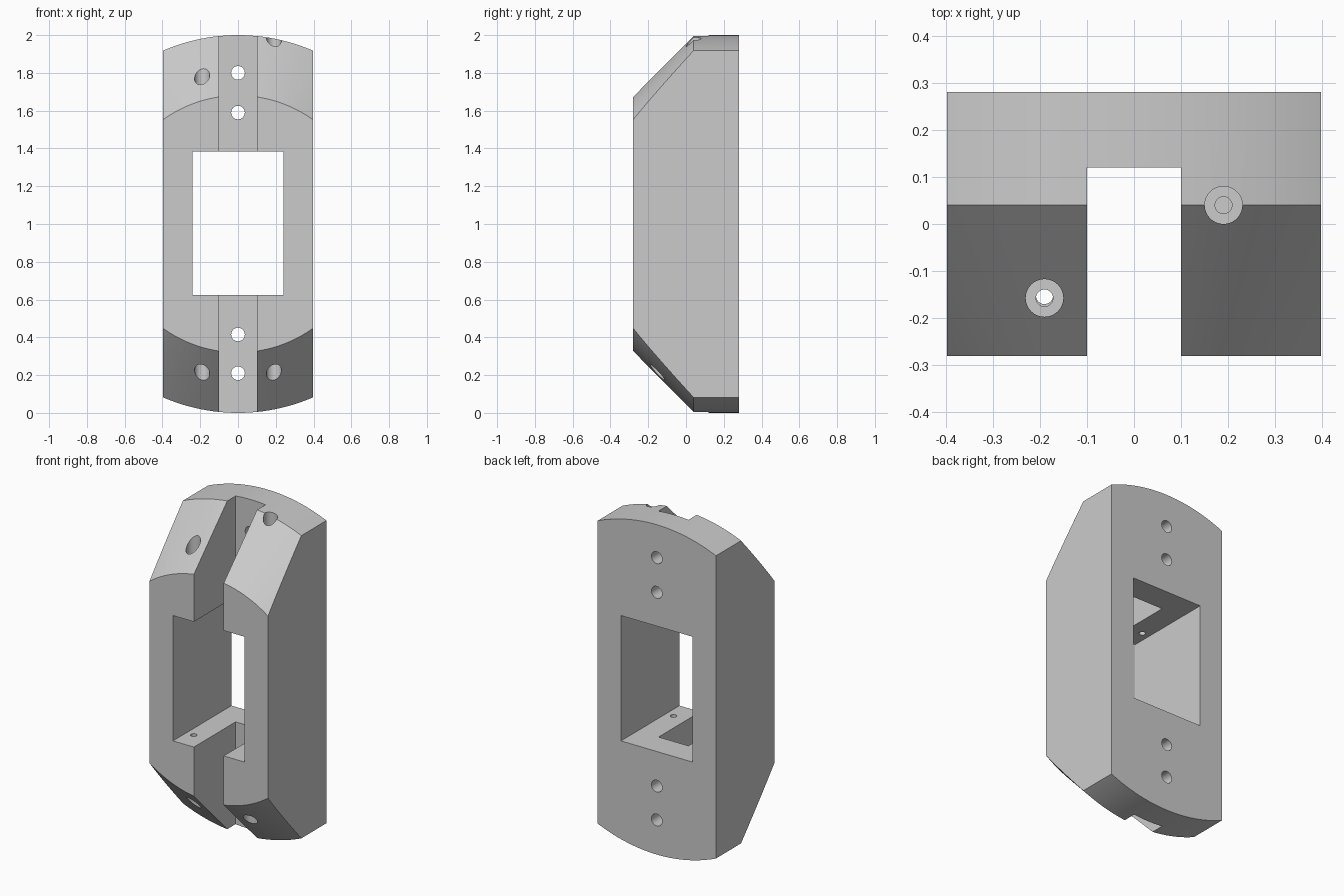
import bpy, bmesh, math
from mathutils import Matrix, Vector

if "Cube" in bpy.data.objects:
    bpy.data.objects.remove(bpy.data.objects["Cube"])

grey = bpy.data.materials.new("plain_grey")
grey.use_nodes = True
GREY = (0.6, 0.6, 0.6, 1)
grey.diffuse_color = GREY
grey.node_tree.nodes["Principled BSDF"].inputs["Base Color"].default_value = GREY


def make(name, bm):
    bmesh.ops.recalc_face_normals(bm, faces=bm.faces)
    mesh = bpy.data.meshes.new(name)
    bm.to_mesh(mesh)
    bm.free()
    mesh.materials.append(grey)
    obj = bpy.data.objects.new(name, mesh)
    bpy.context.collection.objects.link(obj)
    return obj


def box(name, low, high):
    low, high = Vector(low), Vector(high)
    bm = bmesh.new()
    size = Matrix.Diagonal((*(high - low), 1))
    bmesh.ops.create_cube(bm, size=1, matrix=Matrix.Translation((low + high) / 2) @ size)
    return make(name, bm)


def lathe(name, profile, matrix, segments):
    """Solid of revolution from (radius, height) points along local z."""
    bm = bmesh.new()
    rings = []
    for radius, height in profile:
        angles = [2 * math.pi * i / segments for i in range(segments)]
        rings.append([bm.verts.new(matrix @ Vector((radius * math.cos(a), radius * math.sin(a), height)))
                      for a in angles])
    for a, b in zip(rings, rings[1:]):
        for i in range(segments):
            j = (i + 1) % segments
            bm.faces.new((a[i], a[j], b[j], b[i]))
    bm.faces.new(rings[0])
    bm.faces.new(rings[-1])
    return make(name, bm)


def boolean(target, cutter, operation="DIFFERENCE"):
    mod = target.modifiers.new(cutter.name, "BOOLEAN")
    mod.operation, mod.solver, mod.object = operation, "EXACT", cutter
    bpy.context.view_layer.objects.active = target
    bpy.ops.object.modifier_apply(modifier=mod.name)
    bpy.data.objects.remove(cutter)


# Local z of the lathe points along +y, centred at mid height
along_y = Matrix.Translation((0, 0, 1)) @ Matrix.Rotation(-math.pi / 2, 4, "X")

# Round body with a conical front bevel, trimmed to flat sides
body = lathe("bracket_body", [(0.68, -0.28), (1, 0.04), (1, 0.28)], along_y, 192)
boolean(body, box("side_trim", (-0.397, -1, -1), (0.397, 1, 3)), "INTERSECT")

# Central window and full-height front slot
boolean(body, box("window", (-0.24, -1, 0.625), (0.24, 1, 1.385)))
boolean(body, box("front_slot", (-0.1, -1, -1), (0.1, 0.12, 3)))

# Mounting holes through the back plate
for z in (0.21, 0.415, 1.59, 1.8):
    place = Matrix.Translation((0, 0, z - 1)) @ along_y
    boolean(body, lathe("mounting_hole", [(0.036, 0), (0.036, 0.5)], place, 32))

# Counterbored screw holes from each end into the window
screw = [(0.018, -0.1), (0.018, 0.2), (0.04, 0.2), (0.04, 0.7)]
for x, y, up in ((-0.19, -0.157, 1), (0.19, 0.04, 1), (-0.19, -0.152, -1), (0.19, -0.152, -1)):
    place = Matrix.Translation((x, y, 1 + 0.4 * up)) @ Matrix.Diagonal((1, 1, up, 1))
    boolean(body, lathe("screw_hole", screw, place, 32))

# Smooth the curved faces, keep the edges sharp
bpy.ops.object.select_all(action="DESELECT")
body.select_set(True)
bpy.context.view_layer.objects.active = body
bpy.ops.object.shade_smooth_by_angle(angle=math.radians(25))
